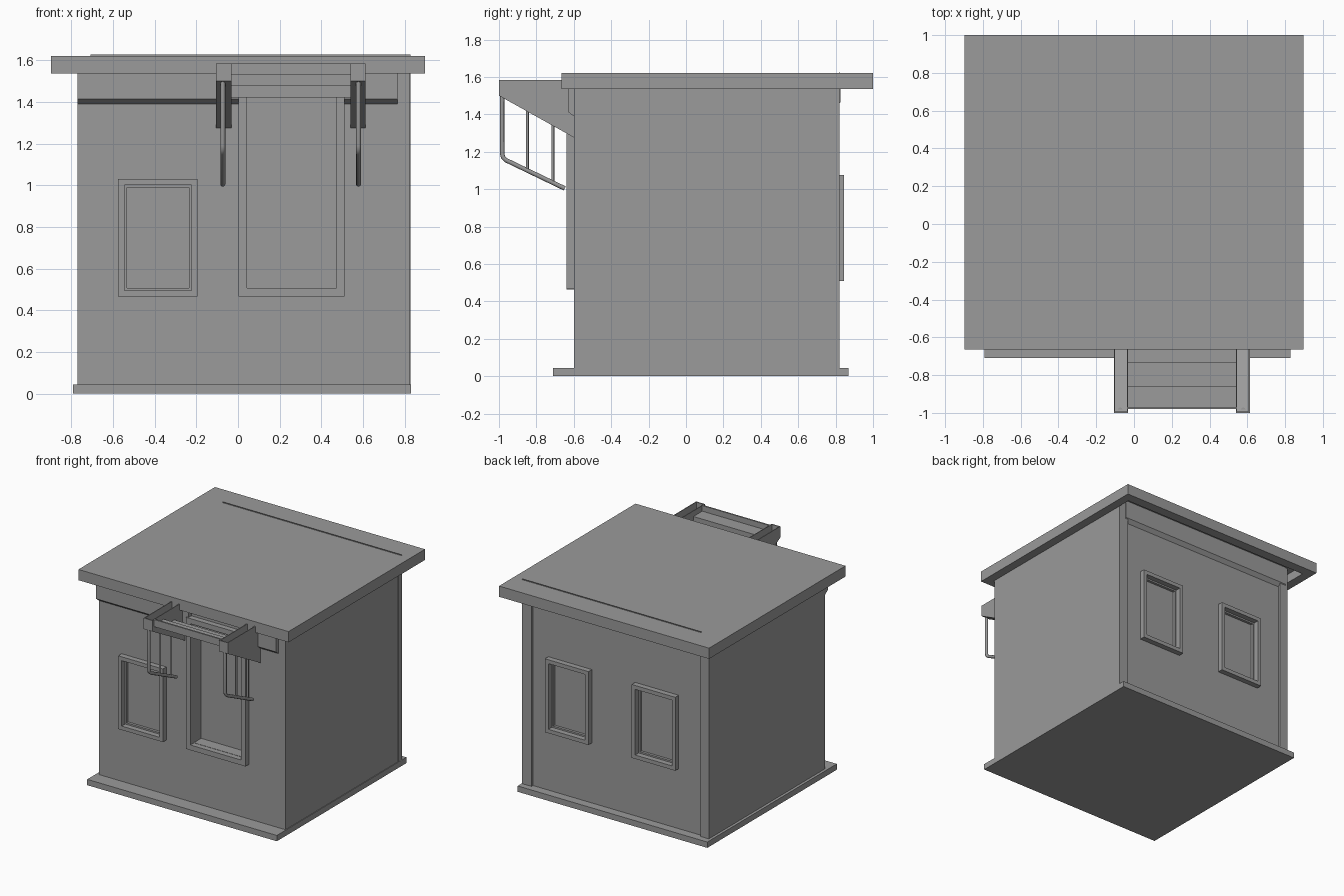
import bpy, bmesh
from mathutils import Vector

if "Cube" in bpy.data.objects:
    bpy.data.objects.remove(bpy.data.objects["Cube"])

grey = bpy.data.materials.new("mid_grey")
grey.diffuse_color = (0.325, 0.325, 0.325, 1)
grey.use_nodes = True
grey.node_tree.nodes["Principled BSDF"].inputs["Base Color"].default_value = grey.diffuse_color


def mesh_object(name, bm):
    bmesh.ops.recalc_face_normals(bm, faces=bm.faces[:])
    me = bpy.data.meshes.new(name)
    bm.to_mesh(me)
    bm.free()
    me.materials.append(grey)
    ob = bpy.data.objects.new(name, me)
    bpy.context.collection.objects.link(ob)
    return ob


def box(name, x0, x1, y0, y1, z0, z1):
    bm = bmesh.new()
    bmesh.ops.create_cube(bm, size=1)
    for v in bm.verts:
        v.co = Vector(((x0, x1)[v.co.x > 0], (y0, y1)[v.co.y > 0], (z0, z1)[v.co.z > 0]))
    return mesh_object(name, bm)


def prism(name, profile, x0, x1):
    """Extrude a closed (y, z) profile along x."""
    bm = bmesh.new()
    face = bm.faces.new([bm.verts.new((x0, y, z)) for y, z in profile])
    ext = bmesh.ops.extrude_face_region(bm, geom=[face])
    verts = [g for g in ext["geom"] if isinstance(g, bmesh.types.BMVert)]
    bmesh.ops.translate(bm, verts=verts, vec=(x1 - x0, 0, 0))
    return mesh_object(name, bm)


def frame(name, x0, x1, z0, z1, y0, y1, w):
    """Rectangular ring in the xz plane, w wide, from y0 to y1."""
    bm = bmesh.new()
    rings = []
    for y in (y0, y1):
        for d in (0, w):
            rings.append([bm.verts.new(p) for p in ((x0 + d, y, z0 + d), (x1 - d, y, z0 + d),
                                                    (x1 - d, y, z1 - d), (x0 + d, y, z1 - d))])
    fo, fi, bo, bi = rings
    for a, b in ((fo, fi), (fi, bi), (bi, bo), (bo, fo)):
        for i in range(4):
            j = (i + 1) % 4
            bm.faces.new((a[i], a[j], b[j], b[i]))
    return mesh_object(name, bm)


def tube(name, points, radius):
    cu = bpy.data.curves.new(name, "CURVE")
    cu.dimensions = "3D"
    cu.bevel_depth = radius
    cu.bevel_resolution = 2
    cu.use_fill_caps = True
    cu.materials.append(grey)
    sp = cu.splines.new("POLY")
    sp.points.add(len(points) - 1)
    for p, co in zip(sp.points, points):
        p.co = (*co, 1)
    ob = bpy.data.objects.new(name, cu)
    bpy.context.collection.objects.link(ob)
    return ob


def cut(target, *bounds):
    cutter = box("cutter", *bounds)
    mod = target.modifiers.new("recess", "BOOLEAN")
    mod.operation = "DIFFERENCE"
    mod.solver = "EXACT"
    mod.object = cutter
    bpy.context.view_layer.objects.active = target
    bpy.ops.object.modifier_apply(modifier=mod.name)
    bpy.data.objects.remove(cutter)


# Main masses
box("base_slab", -0.791, 0.829, -0.71, 0.87, 0, 0.045)
walls = box("walls", -0.77, 0.824, -0.598, 0.803, 0.04, 1.61)

# Roof with a hollow underside inside its rim
roof = box("roof_slab", -0.897, 0.897, -0.665, 1.0, 1.537, 1.62)
cut(roof, -0.826, 0.83, -0.602, 0.925, 1.4, 1.606)
box("roof_seam", -0.707, 0.828, 0.819, 0.821, 1.612, 1.627)

# Corner posts on the back wall
box("back_post_right", 0.745, 0.828, 0.775, 0.821, 0.04, 1.608)
box("back_post_left", -0.77, -0.7, 0.775, 0.821, 0.04, 1.608)

# Fascia under the eaves, with slanted lower edge, split around the doorway
for n, x0, x1 in (("left", -0.77, 0.02), ("right", 0.49, 0.765)):
    prism(f"front_fascia_{n}", [(-0.59, 1.39), (-0.6, 1.39), (-0.632, 1.415), (-0.632, 1.54),
                                (-0.59, 1.54)], x0, x1)
prism("back_fascia", [(0.79, 1.435), (0.803, 1.435), (0.826, 1.465), (0.826, 1.608), (0.79, 1.608)],
      -0.75, 0.77)

# Windows: outer frame, inner sash and recessed pane
for i, (x0, x1, z0, z1, s) in enumerate(((-0.575, -0.194, 0.465, 1.03, -1),
                                         (0.242, 0.614, 0.508, 1.075, 1),
                                         (-0.5, -0.128, 0.508, 1.075, 1))):
    wall = -0.598 if s < 0 else 0.803
    outer = -0.64 if s < 0 else 0.845
    deep = wall - s * 0.02
    cut(walls, x0 + 0.03, x1 - 0.03, min(deep, outer + s), max(deep, outer + s), z0 + 0.03, z1 - 0.03)
    frame(f"window_frame_{i}", x0, x1, z0, z1, outer, wall - s * 0.005, 0.03)
    frame(f"window_sash_{i}", x0 + 0.03, x1 - 0.03, z0 + 0.03, z1 - 0.03, wall, deep, 0.012)

# Doorway: deep recess with frame running up behind the canopy
cut(walls, 0.042, 0.472, -1, -0.51, 0.508, 1.44)
frame("door_frame", 0.002, 0.512, 0.466, 1.482, -0.64, -0.593, 0.04)

# Stepped canopy roof between the two side troughs
t = 0.012
prism("canopy_steps", [(-0.98, 1.585), (-0.98, 1.53), (-0.86 - t, 1.53), (-0.86 - t, 1.475),
                       (-0.73 - t, 1.475), (-0.73 - t, 1.42), (-0.6, 1.42), (-0.6, 1.42 + t),
                       (-0.73, 1.42 + t), (-0.73, 1.475 + t), (-0.86, 1.475 + t), (-0.86, 1.53 + t),
                       (-0.98 + t, 1.53 + t), (-0.98 + t, 1.585)], -0.034, 0.54)

# Canopy side troughs and tube brackets
side = [(-1.0, 1.585), (-1.0, 1.5), (-0.595, 1.274), (-0.595, 1.54), (-0.66, 1.54), (-0.66, 1.585)]
floor = [(-1.0, 1.5), (-0.595, 1.274), (-0.595, 1.294), (-1.0, 1.52)]
for n, x0, x1 in (("left", -0.106, -0.032), ("right", 0.539, 0.613)):
    prism(f"trough_outer_{n}", side, x0, x0 + 0.006)
    prism(f"trough_inner_{n}", side, x1 - 0.006, x1)
    prism(f"trough_floor_{n}", floor, x0, x1)
    box(f"trough_front_{n}", x0, x1, -1.0, -0.992, 1.5, 1.585)
    xc = (x0 + x1) / 2 + (0.002 if n == "right" else -0.004)
    tube(f"bracket_tube_{n}", [(xc, y, z) for y, z in
                               ((-0.983, 1.51), (-0.983, 1.19), (-0.978, 1.17), (-0.962, 1.155),
                                (-0.648, 1.004))], 0.012)
    for k, y in enumerate((-0.848, -0.712)):
        low = 1.155 - (y + 0.962) * 0.475
        high = 1.51 - (y + 1.0) * 0.551
        tube(f"bracket_strut_{n}_{k}", [(xc, y, low), (xc, y, high)], 0.008)
